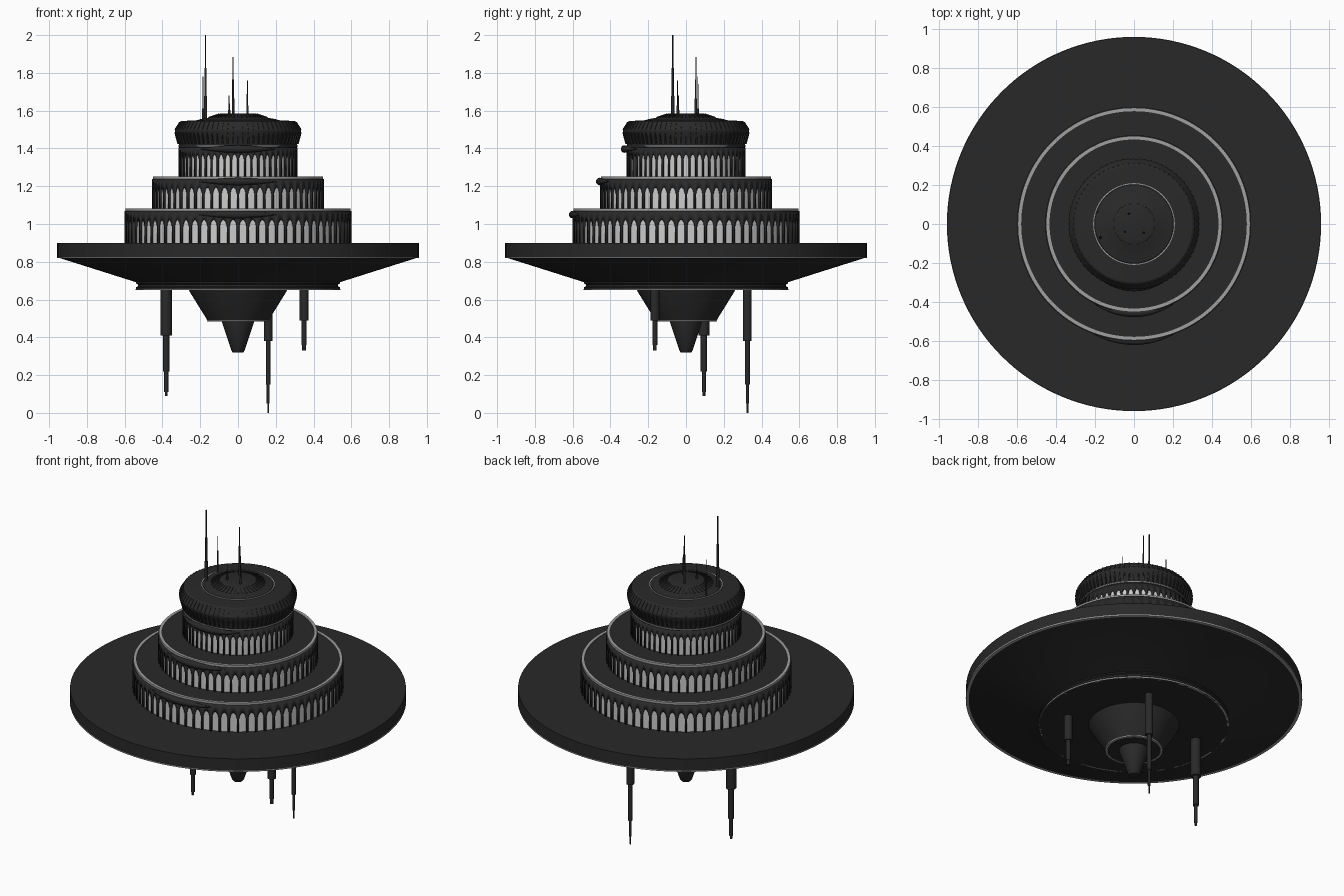
import bpy, bmesh, math
from math import sin, cos, pi, tau
from mathutils import Matrix, Vector

if "Cube" in bpy.data.objects:
    bpy.data.objects.remove(bpy.data.objects["Cube"])


def material(name, v):
    m = bpy.data.materials.new(name)
    m.diffuse_color = (v, v, v, 1)
    m.use_nodes = True
    m.node_tree.nodes["Principled BSDF"].inputs["Base Color"].default_value = m.diffuse_color
    return m


DARK = material("dark_hull", 0.022)
PANE = material("pale_glass", 0.55)
TRIM = material("pale_trim", 0.35)


def finish(name, bm, mat, smooth=True):
    bmesh.ops.recalc_face_normals(bm, faces=bm.faces[:])
    me = bpy.data.meshes.new(name)
    bm.to_mesh(me)
    bm.free()
    ob = bpy.data.objects.new(name, me)
    bpy.context.collection.objects.link(ob)
    me.materials.append(mat)
    if smooth:
        bpy.ops.object.select_all(action='DESELECT')
        ob.select_set(True)
        bpy.context.view_layer.objects.active = ob
        bpy.ops.object.shade_smooth_by_angle(angle=math.radians(25))
    return ob


def lathe(name, prof, mat=DARK, n=128, x=0, y=0, closed=False):
    """Revolve (radius, z) points about a vertical axis; open ends are capped."""
    bm = bmesh.new()
    rings = [[bm.verts.new((x + r * cos(tau * i / n), y + r * sin(tau * i / n), z))
              for i in range(n)] for r, z in prof]
    pairs = list(zip(rings, rings[1:]))
    if closed:
        pairs.append((rings[-1], rings[0]))
    for a, b in pairs:
        for i in range(n):
            j = (i + 1) % n
            bm.faces.new((a[i], a[j], b[j], b[i]))
    if not closed:
        bm.faces.new(rings[0])
        bm.faces.new(rings[-1])
    return finish(name, bm, mat)


def ring(name, r0, r1, z0, z1, mat=TRIM):
    lathe(name, [(r0, z0), (r1, z0), (r1, z1), (r0, z1)], mat, closed=True)


def arcade(name, r, z0, spring, crown, z1, bays):
    """Circular wall pierced by a row of arched windows."""
    bm = bmesh.new()
    step, half, k = tau / bays, 0.37, 8

    def quad(ua, ub, za, zb, top):
        pts = [(ua, za), (ub, zb), (ub, top[1]), (ua, top[0])]
        bm.faces.new([bm.verts.new((r * cos(u), r * sin(u), z)) for u, z in pts])

    for b in range(bays):
        c = (b + 0.5) * step - pi / 2
        us = [-half + 2 * half * i / k for i in range(k + 1)]
        zs = [spring + (crown - spring) * max(0, 1 - (abs(u) / half) ** 1.8) ** 0.6 for u in us]
        for i in range(k):
            quad(c + us[i] * step, c + us[i + 1] * step, zs[i], zs[i + 1], (z1, z1))
        ua, ub = c + half * step, c + (1 - half) * step
        quad(ua, ub, spring, spring, (z1, z1))
        quad(ua, ub, z0, z0, (spring, spring))
    bmesh.ops.remove_doubles(bm, verts=bm.verts[:], dist=1e-5)
    ob = finish(name, bm, DARK)
    s = ob.modifiers.new("thickness", 'SOLIDIFY')
    s.thickness = 0.012
    s.offset = -1


def ribs(name, n, a, b, width, depth, mat=DARK):
    """Radial bars running from (radius, z) a to b."""
    bm = bmesh.new()
    p, q = Vector((a[0], 0, a[1])), Vector((b[0], 0, b[1]))
    d = q - p
    for i in range(n):
        m = (Matrix.Rotation(tau * i / n, 4, 'Z') @ Matrix.Translation((p + q) / 2)
             @ Matrix.Rotation(math.atan2(d.x, d.z), 4, 'Y')
             @ Matrix.Diagonal((depth, width, d.length, 1)))
        bmesh.ops.create_cube(bm, size=1, matrix=m)
    finish(name, bm, mat, False)


# Main saucer, underside and hanging cone
lathe("saucer", [(0.54, 0.65), (0.54, 0.665), (0.53, 0.67), (0.53, 0.68), (0.54, 0.685),
                 (0.54, 0.692), (0.945, 0.82), (0.957, 0.822), (0.957, 0.90)])
ring("saucer_lower_trim", 0.94, 0.959, 0.819, 0.826)
ring("keel_trim", 0.53, 0.543, 0.65, 0.656)
lathe("keel_cone", [(0.085, 0.485), (0.16, 0.485), (0.165, 0.495), (0.255, 0.64), (0.26, 0.655)])
ring("keel_cone_trim", 0.152, 0.164, 0.483, 0.489)
lathe("keel_tip", [(0.028, 0.32), (0.035, 0.33), (0.085, 0.48), (0.085, 0.49)], n=48)

# Three stacked window tiers
tiers = [("lower", 0.60, 0.895, 0.985, 1.022, 1.07, 1.083, 72),
         ("middle", 0.455, 1.08, 1.16, 1.193, 1.238, 1.252, 60),
         ("upper", 0.316, 1.25, 1.34, 1.368, 1.405, 1.42, 54)]
for nm, r, z0, sp, cr, z1, top, bays in tiers:
    arcade(nm + "_arcade", r, z0, sp, cr, z1, bays)
    lathe(nm + "_glass", [(r - 0.008, z0), (r - 0.008, cr + 0.01)], PANE)
    lathe(nm + "_deck", [(r - 0.011, cr), (r - 0.011, top - 0.004)])
    ring(nm + "_rim", r - 0.022, r - 0.004, z1 - 0.001, top,
         TRIM if nm != "upper" else DARK)
ring("upper_trim", 0.30, 0.318, 1.41, 1.415)

# Tapered pods curving along the front of each tier
for nm, r, z in (("lower", 0.60, 1.05), ("middle", 0.457, 1.225), ("upper", 0.325, 1.397)):
    bm = bmesh.new()
    n, k, span = 24, 12, 0.21 / r
    rows = []
    for i in range(n + 1):
        t = 2 * i / n - 1
        a, w = t * span, 0.002 + 0.018 * (1 - t * t) ** 1.2
        rows.append([bm.verts.new(((r + w * cos(tau * j / k)) * sin(a),
                                   -(r + w * cos(tau * j / k)) * cos(a),
                                   z + w * sin(tau * j / k))) for j in range(k)])
    for p, q in zip(rows, rows[1:]):
        for j in range(k):
            bm.faces.new((p[j], p[(j + 1) % k], q[(j + 1) % k], q[j]))
    bm.faces.new(rows[0])
    bm.faces.new(rows[-1])
    finish(nm + "_front_pod", bm, DARK)

# Flared crown and shallow roof
lathe("crown", [(0.312, 1.415), (0.314, 1.43), (0.322, 1.46), (0.334, 1.487), (0.334, 1.498),
                (0.308, 1.54), (0.30, 1.545), (0.205, 1.55), (0.20, 1.555), (0.16, 1.562),
                (0.10, 1.582), (0.09, 1.585)])
ribs("crown_lower_ribs", 72, (0.317, 1.425), (0.333, 1.485), 0.008, 0.008)
ribs("crown_upper_ribs", 72, (0.334, 1.50), (0.309, 1.539), 0.007, 0.005)
ribs("roof_slots", 40, (0.155, 1.564), (0.105, 1.581), 0.008, 0.006)
ring("roof_trim", 0.203, 0.209, 1.547, 1.553)

# Hanging stepped masts: x, y, then (radius, bottom z) per stage
hanging = [(-0.38, 0.095, [(0.030, 0.41), (0.017, 0.22), (0.011, 0.11), (0.007, 0.09)]),
           (0.16, 0.325, [(0.023, 0.38), (0.013, 0.15), (0.008, 0.05), (0.005, 0.0)]),
           (0.35, -0.165, [(0.024, 0.49), (0.013, 0.36), (0.010, 0.33)])]
for i, (x, y, stages) in enumerate(hanging):
    prof, z = [], 0.66
    for r, zb in stages:
        prof += [(r, z), (r, zb)]
        z = zb
    lathe(f"hanging_mast_{i + 1}", prof, n=20, x=x, y=y)

# Roof antennas: x, y, base z, top z, base radius
antennas = [(-0.172, -0.07, 1.54, 2.0, 0.009), (-0.185, 0.063, 1.54, 1.78, 0.005),
            (-0.026, 0.052, 1.57, 1.885, 0.007), (-0.047, -0.04, 1.57, 1.68, 0.006),
            (0.05, -0.045, 1.57, 1.76, 0.006)]
for i, (x, y, z0, z1, r) in enumerate(antennas):
    h = z1 - z0
    lathe(f"roof_antenna_{i + 1}",
          [(r, z0), (r, z0 + 0.3 * h), (r * 0.65, z0 + 0.3 * h), (r * 0.65, z0 + 0.62 * h),
           (r * 0.4, z0 + 0.62 * h), (r * 0.35, z1)], n=12, x=x, y=y)
